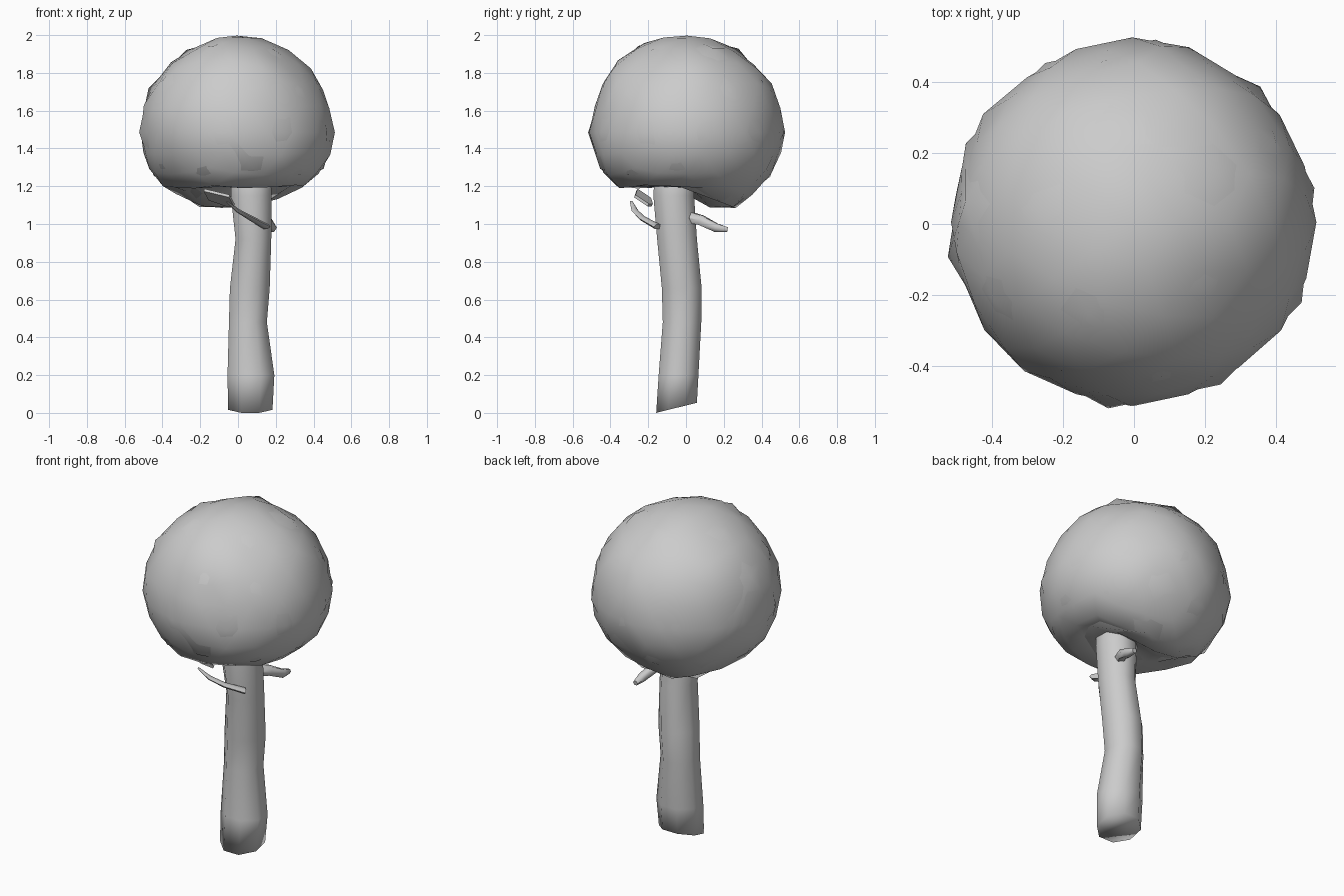
import bpy, bmesh, math, random
from mathutils import Vector, Matrix

random.seed(4)
if "Cube" in bpy.data.objects:
    bpy.data.objects.remove(bpy.data.objects["Cube"])

grey = bpy.data.materials.new("plain grey")
grey.use_nodes = True
grey.diffuse_color = (0.6, 0.6, 0.6, 1)
grey.node_tree.nodes["Principled BSDF"].inputs["Base Color"].default_value = (0.6, 0.6, 0.6, 1)


def finish(bm, name, angle):
    bmesh.ops.recalc_face_normals(bm, faces=bm.faces)
    mesh = bpy.data.meshes.new(name)
    bm.to_mesh(mesh)
    bm.free()
    mesh.materials.append(grey)
    obj = bpy.data.objects.new(name, mesh)
    bpy.context.collection.objects.link(obj)
    bpy.ops.object.select_all(action='DESELECT')
    obj.select_set(True)
    bpy.context.view_layer.objects.active = obj
    bpy.ops.object.shade_smooth_by_angle(angle=math.radians(angle))


def loft(name, rings, angle=60):
    """Skin closed rings of points and cap both ends."""
    bm = bmesh.new()
    loops = [[bm.verts.new(p) for p in ring] for ring in rings]
    n = len(loops[0])
    for a, b in zip(loops, loops[1:]):
        for i in range(n):
            j = (i + 1) % n
            bm.faces.new((a[i], a[j], b[j], b[i]))
    bm.faces.new(loops[0])
    bm.faces.new(loops[-1])
    finish(bm, name, angle)


# Trunk: height, x range, y range, with a slanted foot
stations = [(0.027, -0.055, 0.185, -0.16, 0.06), (0.2, -0.058, 0.195, -0.147, 0.068),
            (0.48, -0.05, 0.155, -0.125, 0.083), (0.66, -0.045, 0.17, -0.13, 0.085),
            (0.92, -0.015, 0.178, -0.155, 0.06), (1.15, -0.04, 0.18, -0.175, 0.045),
            (1.4, -0.04, 0.17, -0.16, 0.04)]
rings = []
for k, (z, x0, x1, y0, y1) in enumerate(stations):
    ring = []
    for i in range(8):
        a = math.tau * (i + 0.5) / 8
        c, s = math.cos(a) * 1.06, math.sin(a) * 1.06
        ring.append(((x0 + x1) / 2 + c * (x1 - x0) / 2, (y0 + y1) / 2 + s * (y1 - y0) / 2,
                     z + (0.027 * s if k == 0 else 0)))
    rings.append(ring)
loft("trunk", rings, 120)


# Canopy: round above, shallower below, with a low lobe behind the trunk
def canopy_point(d, size, jitter):
    r = size + random.uniform(-jitter, jitter)
    r += 0.05 * max(0, d.dot(Vector((0, -0.6, 0.8)))) ** 16
    x, y = d.x * 0.52 * r - 0.005, d.y * 0.52 * r + 0.005
    z = 1.485 + d.z * r * (0.515 if d.z > 0 else 0.43)
    lobe = math.exp(-(((x + 0.06) / 0.32) ** 2 + ((y - 0.2) / 0.2) ** 2) ** 2)
    hollow = math.exp(-((x - 0.07) ** 2 + (y + 0.06) ** 2) / 0.02)
    if d.z < -0.3:
        z -= 0.04 * lobe
    return x, y, max(z, 1.185 - 0.11 * lobe + 0.06 * hollow + random.uniform(0, 0.015))


def shell(name, level, size, jitter, turn):
    bm = bmesh.new()
    bmesh.ops.create_icosphere(bm, subdivisions=level, radius=1)
    spin = Matrix.Rotation(turn, 3, 'Z')
    for v in bm.verts:
        v.co = canopy_point(spin @ v.co, size, jitter)
    finish(bm, name, 80)


shell("canopy", 3, 0.985, 0.018, 0.0)
shell("canopy_outer_leaves", 2, 1.0, 0.02, 0.5)

# Leaf clump: a pointed flap hanging in front of the trunk top
c, u, w = Vector((-0.1, -0.23, 1.14)), Vector((0.08, 0.03, -0.04)), Vector((0.03, -0.05, 0.02))
n = u.cross(w).normalized() * 0.008
outline = [c - u, c - u * 0.3 - w, c + u * 0.7 - w * 0.6, c + u, c + u * 0.3 + w]
loft("front_leaf_clump", [[p - n for p in outline], [p + n for p in outline]])


# Twigs: tapered tubes along short paths
def twig(name, path, radii, flat=1.0):
    pts = [Vector(p) for p in path]
    rings = []
    for i, p in enumerate(pts):
        t = (pts[min(i + 1, len(pts) - 1)] - pts[max(i - 1, 0)]).normalized()
        side = t.cross(Vector((0, 0, 1))).normalized()
        up = side.cross(t)
        rings.append([p + (side * math.cos(a) + up * math.sin(a) * flat) * radii[i]
                      for a in (math.tau * k / 6 for k in range(6))])
    loft(name, rings)


twig("back_branch", [(0.1, 0.0, 1.04), (0.15, 0.08, 1.02), (0.18, 0.16, 0.98), (0.18, 0.22, 0.97)],
     [0.035, 0.03, 0.026, 0.015])
twig("front_twig", [(0.15, -0.15, 0.985), (0.07, -0.23, 1.03), (0.0, -0.27, 1.07),
                    (-0.06, -0.29, 1.12)], [0.03, 0.025, 0.02, 0.008], 0.5)
